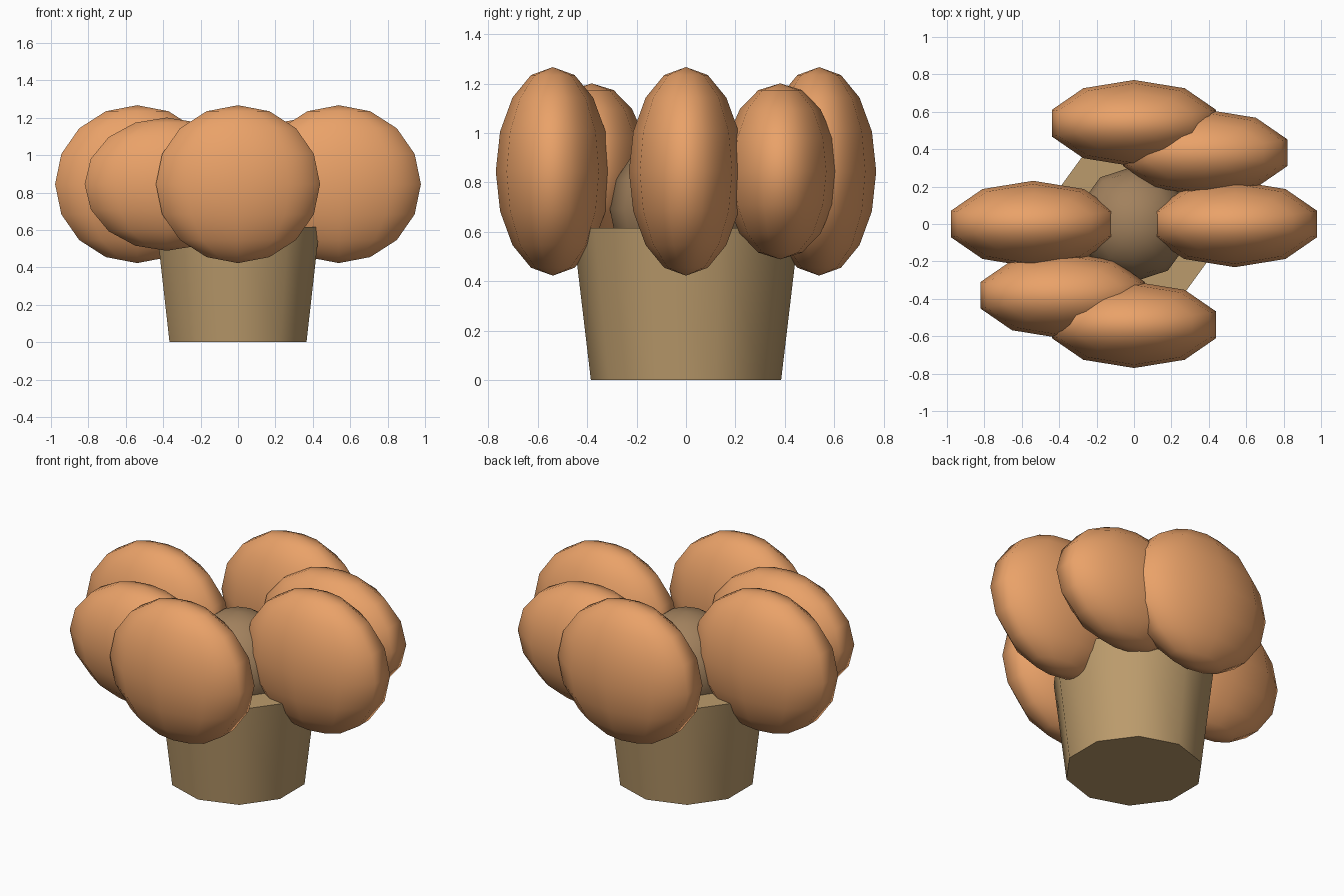
import bpy
from math import cos, sin, radians

if "Cube" in bpy.data.objects:
    bpy.data.objects.remove(bpy.data.objects["Cube"])


def material(name, rgb):
    m = bpy.data.materials.new(name)
    m.diffuse_color = (*rgb, 1)
    m.use_nodes = True
    m.node_tree.nodes["Principled BSDF"].inputs["Base Color"].default_value = m.diffuse_color
    return m


PETAL = material("petal_orange", (0.82, 0.36, 0.14))
CORE = material("core_brown", (0.36, 0.22, 0.11))
POT = material("pot_tan", (0.50, 0.33, 0.15))


def ellipsoid(name, loc, scale, mat):
    bpy.ops.mesh.primitive_uv_sphere_add(segments=10, ring_count=8, radius=1, location=loc)
    ob = bpy.context.object
    ob.name = name
    ob.scale = scale
    ob.data.materials.append(mat)
    bpy.ops.object.shade_smooth()
    return ob


# Tapered ten-sided pot
bpy.ops.mesh.primitive_cone_add(vertices=10, radius1=0.385, radius2=0.458,
                                depth=0.615, location=(0, 0, 0.3075))
pot = bpy.context.object
pot.name = "pot"
pot.data.materials.append(POT)
bpy.ops.object.shade_smooth_by_angle(angle=radians(45))

# Round core sitting in the pot
ellipsoid("core", (0, 0, 0.692), (0.308, 0.308, 0.308), CORE)

# Six petals around the core, diagonal ones are shorter
for i, (deg, half_height) in enumerate([(0, 0.422), (45, 0.356), (90, 0.422),
                                        (180, 0.422), (225, 0.356), (270, 0.422)]):
    a = radians(deg)
    ellipsoid(f"petal_{i + 1}", (0.539 * cos(a), 0.539 * sin(a), 0.845),
              (0.4615, 0.231, half_height), PETAL)
